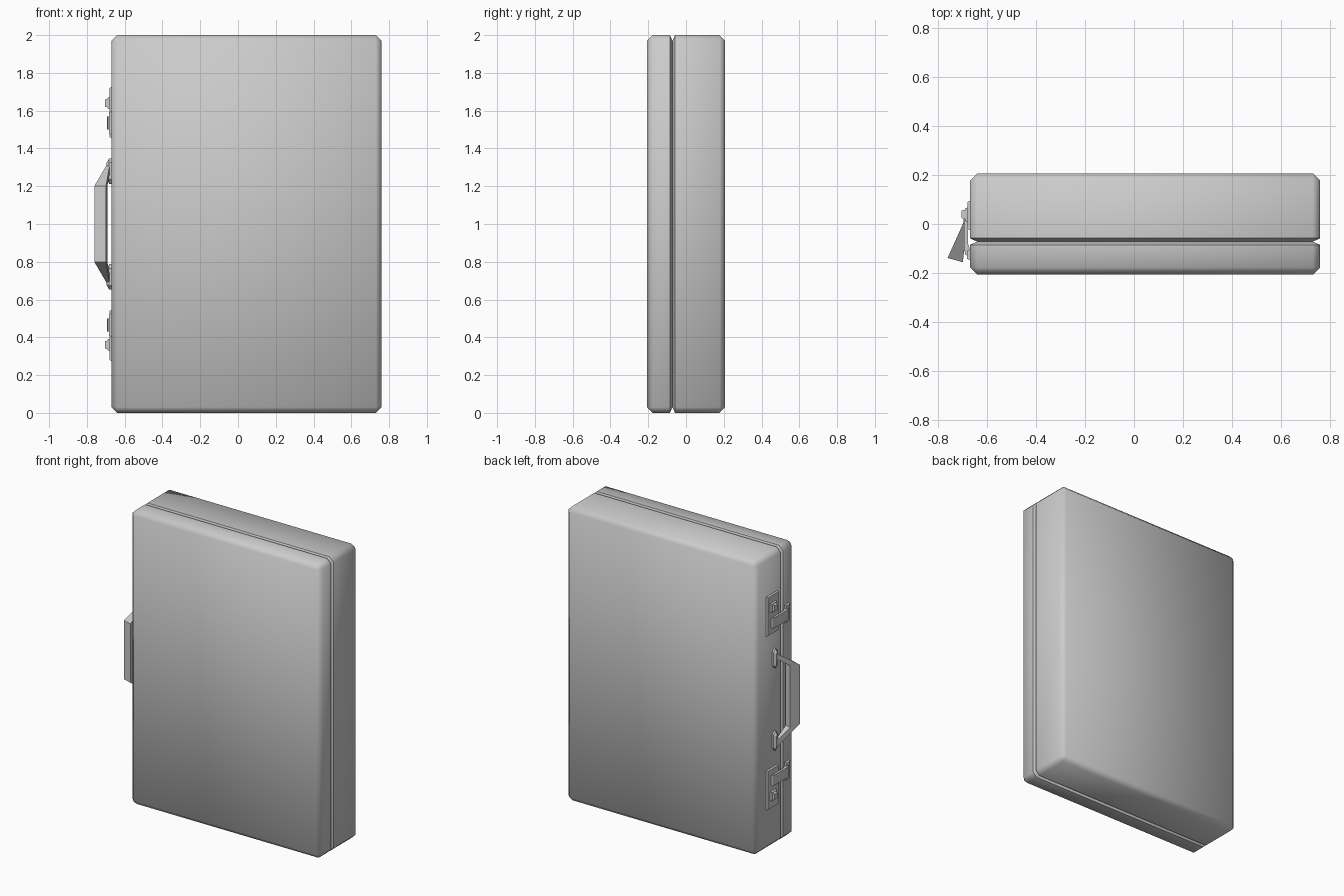
import bpy, bmesh

if "Cube" in bpy.data.objects:
    bpy.data.objects.remove(bpy.data.objects["Cube"])


def finish(bm, name, angle=0.9):
    bmesh.ops.remove_doubles(bm, verts=bm.verts, dist=0.0005)
    bmesh.ops.recalc_face_normals(bm, faces=bm.faces)
    me = bpy.data.meshes.new(name)
    bm.to_mesh(me)
    bm.free()
    ob = bpy.data.objects.new(name, me)
    bpy.context.collection.objects.link(ob)
    bpy.ops.object.select_all(action='DESELECT')
    ob.select_set(True)
    bpy.context.view_layer.objects.active = ob
    bpy.ops.object.shade_smooth_by_angle(angle=angle)
    return ob


def loft(name, rings, angle=0.9):
    """Skin a list of equal-length point rings and cap both ends."""
    bm = bmesh.new()
    vs = [[bm.verts.new(p) for p in r] for r in rings]
    n = len(vs[0])
    for a, b in zip(vs, vs[1:]):
        for i in range(n):
            j = (i + 1) % n
            bm.faces.new((a[i], a[j], b[j], b[i]))
    bm.faces.new(vs[0])
    bm.faces.new(vs[-1])
    return finish(bm, name, angle)


X0, X1, Z0, Z1, C = -0.67, 0.76, 0.0, 2.0, 0.03


def shell_ring(y, inset):
    """Corner-chamfered outline; the chamfer closes up as it is inset."""
    a, b, c, d, k = X0 + inset, X1 - inset, Z0 + inset, Z1 - inset, C - inset
    pts = [(a + k, c), (b - k, c), (b, c + k), (b, d - k),
           (b - k, d), (a + k, d), (a, d - k), (a, c + k)]
    return [(x, y, z) for x, z in pts]


# Two case halves meeting in a V groove
loft("case_lid", [shell_ring(-0.207, C), shell_ring(-0.177, 0),
                  shell_ring(-0.085, 0), shell_ring(-0.072, C)])
loft("case_base", [shell_ring(-0.072, C), shell_ring(-0.058, 0),
                   shell_ring(0.177, 0), shell_ring(0.207, C)])


def pad(name, x_in, x_out, y, z, taper):
    """Block on the -x side whose outer face shrinks by taper."""
    (y0, y1), (z0, z1) = y, sorted(z)

    def ring(x, t):
        return [(x, y0 + t, z0 + t), (x, y1 - t, z0 + t),
                (x, y1 - t, z1 - t), (x, y0 + t, z1 - t)]
    return loft(name, [ring(x_in, 0), ring(x_out, taper)], 0.5)


def band(name, profile, z, angle=0.5):
    """Extrude an (x, y) profile along z."""
    return loft(name, [[(x, y, zz) for x, y in profile] for zz in z], angle)


# Latches and handle mounts, mirrored about mid height
for side, s in (("upper", 1), ("lower", -1)):
    def zr(a, b):
        return (1 + s * a, 1 + s * b)
    pad(side + "_latch_plate", -0.66, -0.68, (-0.03, 0.10), zr(0.45, 0.73), 0.01)
    pad(side + "_button_base", -0.675, -0.69, (0.005, 0.07), zr(0.605, 0.675), 0.008)
    pad(side + "_button", -0.685, -0.704, (0.018, 0.06), zr(0.615, 0.665), 0.006)
    pad(side + "_latch_catch", -0.66, -0.682, (-0.15, -0.10), zr(0.47, 0.60), 0.008)
    band(side + "_latch_hasp",
         [(-0.67, 0.07), (-0.688, 0.05), (-0.694, 0.02), (-0.694, -0.10),
          (-0.688, -0.125), (-0.67, -0.135), (-0.67, -0.10), (-0.678, -0.08),
          (-0.678, 0.02)], zr(0.50, 0.57))
    # Pointed mount that holds the handle arm
    loft(side + "_handle_mount",
         [[(x, 0.012 + w, 1 + s * (0.28 + dz)) for w, dz in
           ((-k, -h), (0, -h - p), (k, -h), (k, h), (0, h + p), (-k, h))]
          for x, k, h, p in ((-0.66, 0.02, 0.045, 0.022),
                             (-0.682, 0.02, 0.045, 0.022),
                             (-0.695, 0.01, 0.035, 0.01))], 0.5)


def handle_pair(t, z):
    """Front and back points of the tilted handle, wider away from the pivot."""
    cx, cy, w = -0.688 - 0.27 * t, 0.002 - 0.963 * t, 0.009 + 0.15 * t
    return [(cx - 0.963 * w, cy + 0.27 * w, z), (cx + 0.963 * w, cy - 0.27 * w, z)]


# Handle: outer and inner points at each station along the arch
rings = []
for to, zo, ti, zi in ((0, 0.69, 0, 0.73), (0.155, 0.80, 0.085, 0.79),
                       (0.155, 1.20, 0.085, 1.21), (0, 1.31, 0, 1.27)):
    rings.append(handle_pair(to, zo) + handle_pair(ti, zi)[::-1])
loft("handle", rings, 0.5)
